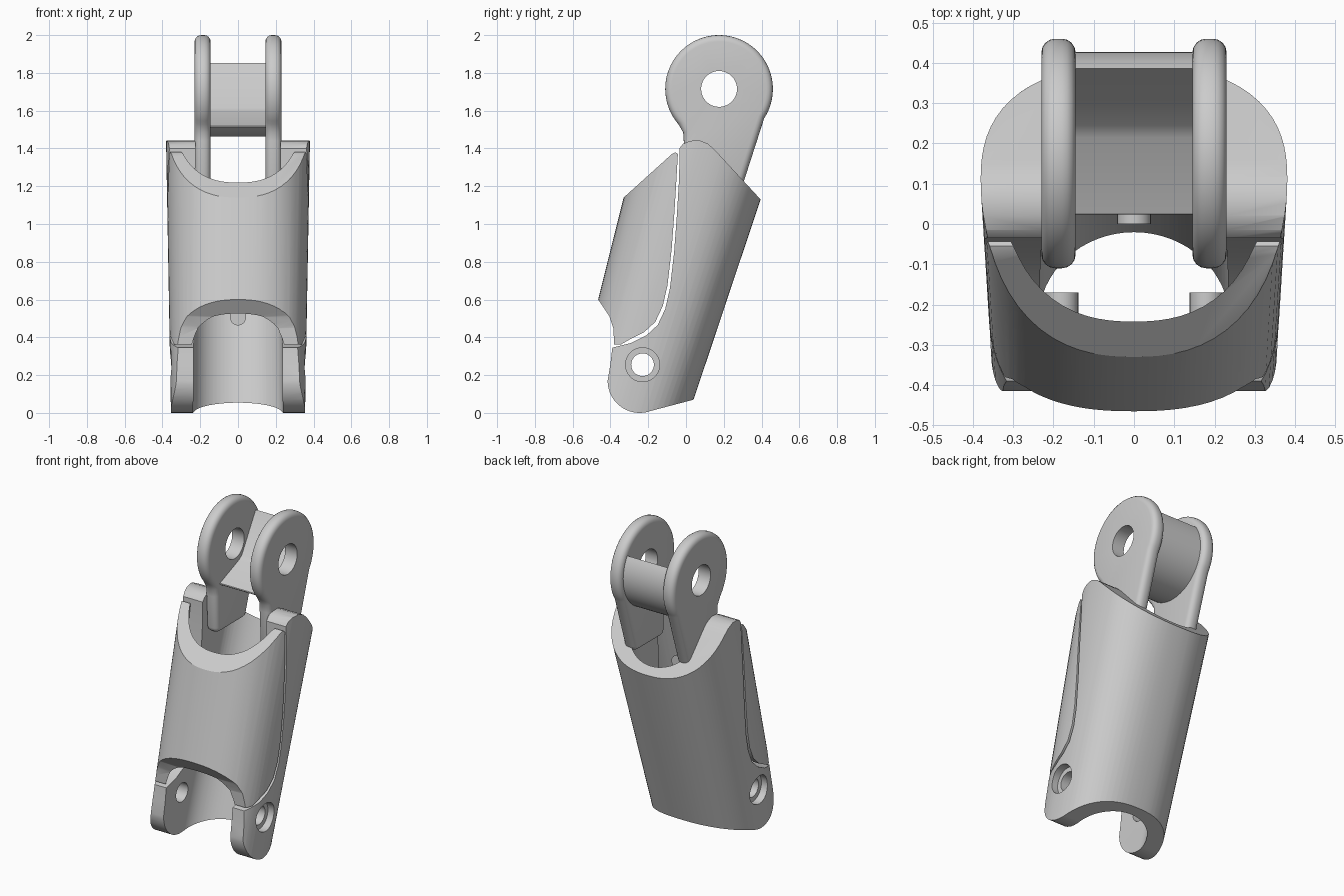
import bpy, bmesh
from math import cos, sin, pi, radians

cube = bpy.data.objects.get("Cube")
if cube:
    bpy.data.objects.remove(cube)

grey = bpy.data.materials.new("light_grey")
grey.use_nodes = True
colour = (0.6, 0.6, 0.6, 1)
grey.diffuse_color = colour
grey.node_tree.nodes["Principled BSDF"].inputs["Base Color"].default_value = colour


def skin(name, ring_a, ring_b):
    """Closed solid between two matching rings of points."""
    bm = bmesh.new()
    a = [bm.verts.new(p) for p in ring_a]
    b = [bm.verts.new(p) for p in ring_b]
    n = len(a)
    for i in range(n):
        j = (i + 1) % n
        bm.faces.new((a[i], a[j], b[j], b[i]))
    bm.faces.new(a[::-1])
    bm.faces.new(b)
    bmesh.ops.recalc_face_normals(bm, faces=bm.faces)
    mesh = bpy.data.meshes.new(name)
    bm.to_mesh(mesh)
    bm.free()
    mesh.materials.append(grey)
    ob = bpy.data.objects.new(name, mesh)
    bpy.context.collection.objects.link(ob)
    return ob


def prism_x(name, pts, x0, x1):
    return skin(name, [(x0, y, z) for y, z in pts], [(x1, y, z) for y, z in pts])


def prism_y(name, pts, y0, y1):
    return skin(name, [(x, y0, z) for x, z in pts], [(x, y1, z) for x, z in pts])


def arc(cx, cy, r, a0, a1, n):
    return [(cx + r * cos(radians(a0 + (a1 - a0) * i / n)),
             cy + r * sin(radians(a0 + (a1 - a0) * i / n))) for i in range(n + 1)]


def circle(cx, cy, r, n=40):
    return arc(cx, cy, r, 0, 360, n)[:-1]


def apply(ob, kind, **settings):
    mod = ob.modifiers.new(kind, kind)
    for key, value in settings.items():
        setattr(mod, key, value)
    bpy.context.view_layer.objects.active = ob
    bpy.ops.object.modifier_apply(modifier=mod.name)


def boolean(ob, tool, operation="DIFFERENCE"):
    apply(ob, "BOOLEAN", object=tool, operation=operation, solver="EXACT")
    bpy.data.objects.remove(tool)


def smooth(ob):
    bpy.ops.object.select_all(action="DESELECT")
    ob.select_set(True)
    bpy.context.view_layer.objects.active = ob
    bpy.ops.object.shade_smooth_by_angle(angle=radians(32))


# The leaning tube that both shells are cut from
def front_y(z):
    return -0.465 + 0.25 * (z - 0.6)


def back_y(z):
    return 0.04 + 0.335 * (z - 0.07)


def half_width(z):
    return 0.355 + 0.018 * z


def section(z, inset_x=0.0, inset_y=0.0, n=72, power=2.4):
    mid, depth = (front_y(z) + back_y(z)) / 2, (back_y(z) - front_y(z)) / 2 - inset_y
    ring = []
    for i in range(n):
        c, s = cos(2 * pi * i / n), sin(2 * pi * i / n)
        k = (abs(c) ** power + abs(s) ** power) ** (-1 / power)
        ring.append(((half_width(z) - inset_x) * c * k, mid + depth * s * k, z))
    return ring


def tube(name, inset_x=0.0, inset_y=0.0):
    return skin(name, section(-0.3, inset_x, inset_y), section(1.8, inset_x, inset_y))


def channel(z, half):
    """Round-backed slot, open to the front."""
    centre = back_y(z) - 0.055 - 0.2
    ring = [(half * cos(pi * i / 32), centre + 0.2 * sin(pi * i / 32), z) for i in range(33)]
    return ring + [(-half, centre - 1, z), (half, centre - 1, z)]


# Rear shell with the lower hinge lugs
seam = [(-0.035, 1.4), (-0.036, 1.25), (-0.048, 1.05), (-0.063, 0.85), (-0.085, 0.66),
        (-0.11, 0.55), (-0.15, 0.465), (-0.21, 0.41), (-0.29, 0.37), (-0.39, 0.345)]
rear_profile = seam + [(-0.4, 0.26)] + arc(-0.245, 0.17, 0.17, 180, 280, 14) + [
    (0.04, 0.07), (0.395, 1.13), (0.15, 1.395), (0.115, 1.425), (0.07, 1.443),
    (0.02, 1.44), (-0.015, 1.425)]
rear_shell = tube("rear_shell")
boolean(rear_shell, prism_x("rear_trim", rear_profile, -0.6, 0.6), "INTERSECT")
boolean(rear_shell, skin("channel_cut", channel(-0.3, 0.24), channel(1.8, 0.222)))
hinge = (-0.23, 0.255)
boolean(rear_shell, prism_x("pin_hole", circle(*hinge, 0.06), -0.6, 0.6))
for side in (-1, 1):
    boolean(rear_shell, prism_x("counterbore", circle(*hinge, 0.09), side * 0.31, side * 0.6))
smooth(rear_shell)

# Front cover, thinner, following the seam with a narrow gap
cover_profile = [(y - 0.013, z + 0.016) for y, z in seam[1:-1]] + [
    (-0.345, 0.362), (-0.38, 0.362), (-0.385, 0.45), (-0.405, 0.51), (-0.465, 0.6),
    (-0.6, 0.6), (-0.6, 0.9), (-0.33, 1.14), (-0.075, 1.37), (-0.055, 1.38), (-0.043, 1.37)]
front_cover = tube("front_cover")
boolean(front_cover, prism_x("cover_trim", cover_profile, -0.6, 0.6), "INTERSECT")
boolean(front_cover, tube("cover_hollow", 0.05, 0.068))
smooth(front_cover)

# Posts on the inside of the cover
for side, label in ((1, "left"), (-1, "right")):
    smooth(prism_y(label + "_cover_post", circle(side * 0.18, 0.95, 0.042, 24), -0.32, -0.17))

# Cord guide on the inside of the rear wall
guide = prism_y("cord_guide", arc(0, 0.56, 0.042, 0, 180, 12) + arc(0, 0.505, 0.042, 180, 360, 12),
                0.0, 0.16)
boolean(guide, prism_y("guide_hole", circle(0, 0.56, 0.022, 20), -0.1, 0.1))
smooth(guide)

# Upper fork: two rounded eye plates on arms
eye = (0.175, 1.715)
plate_profile = arc(*eye, 0.285, -33, 221, 56) + [
    (-0.015, 1.485), (-0.012, 1.44), (0.0, 1.2), (0.298, 1.2)]
for side, label in ((1, "left"), (-1, "right")):
    plate = prism_x(label + "_fork_plate", plate_profile, side * 0.145, side * 0.23)
    apply(plate, "BEVEL", width=0.034, segments=4, limit_method="ANGLE",
          angle_limit=radians(50), use_clamp_overlap=False)
    boolean(plate, prism_x("eye_hole", circle(*eye, 0.095), -0.6, 0.6))
    smooth(plate)

# Curved bridge between the fork plates
bridge_profile = arc(*eye, 0.252, 33, -127, 36) + [(0.025, 1.52), (0.215, 1.595), (0.245, 1.615)]
smooth(prism_x("fork_bridge", bridge_profile, -0.16, 0.16))
